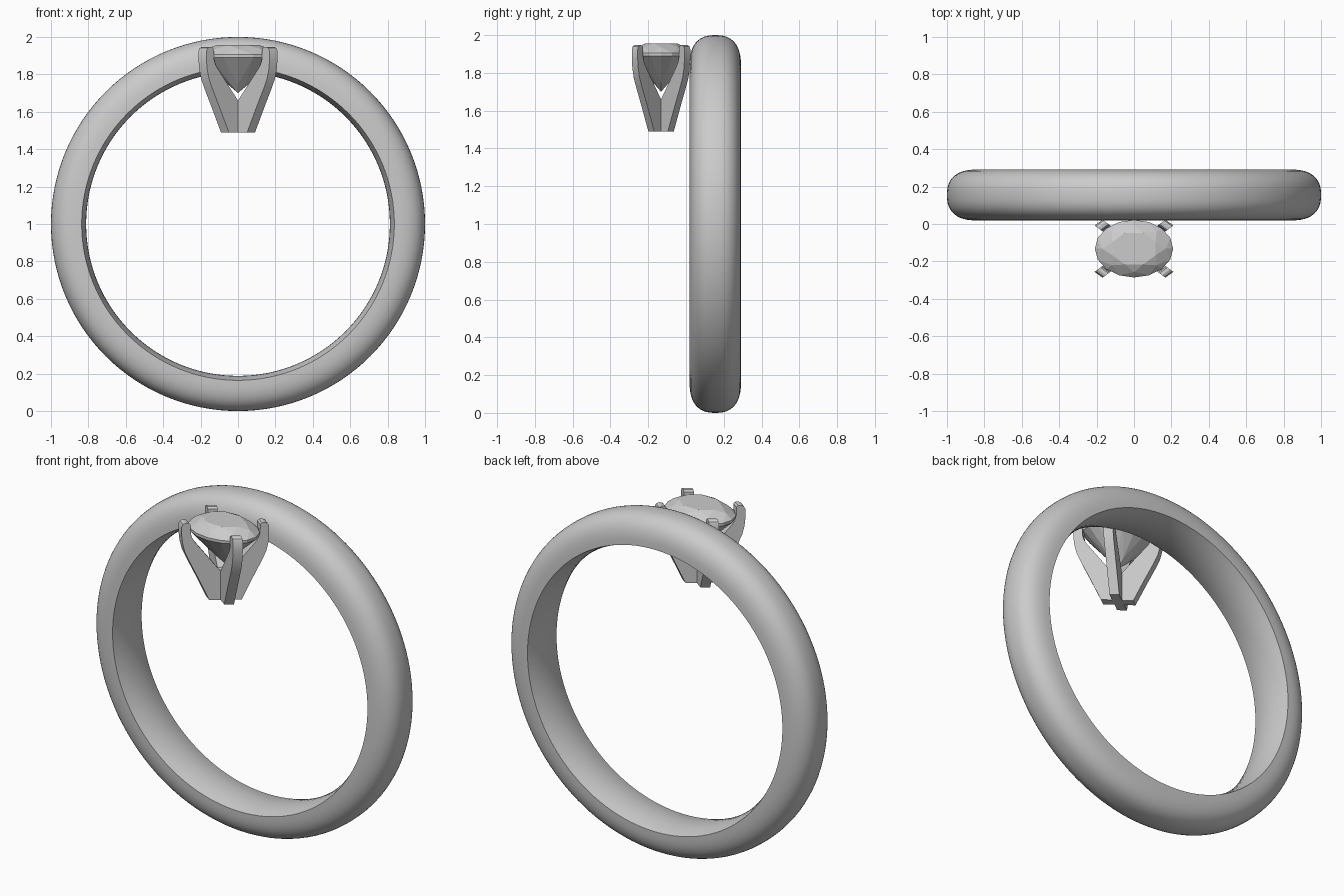
import bpy, bmesh, math
from mathutils import Matrix, Vector

if "Cube" in bpy.data.objects:
    bpy.data.objects.remove(bpy.data.objects["Cube"])

CY = -0.132      # centre of stone and setting in y
STRETCH = 1.36   # oval stretch along x


def make(name, bm, smooth=None):
    bmesh.ops.recalc_face_normals(bm, faces=bm.faces)
    me = bpy.data.meshes.new(name)
    bm.to_mesh(me)
    bm.free()
    ob = bpy.data.objects.new(name, me)
    bpy.context.collection.objects.link(ob)
    if smooth:
        bpy.ops.object.select_all(action='DESELECT')
        ob.select_set(True)
        bpy.context.view_layer.objects.active = ob
        bpy.ops.object.shade_smooth_by_angle(angle=math.radians(smooth))
    return ob


# Band: domed outside, gently curved comfort-fit inside, spun about y
bm = bmesh.new()
W, R_EDGE, R_OUT, R_IN = 0.136, 0.836, 1.0, 0.812
profile = []
for i in range(25):
    a = math.pi * i / 24
    c, s = math.cos(a), max(math.sin(a), 0)
    profile.append((math.copysign(abs(c) ** 0.8, c) * W,
                    R_EDGE + (R_OUT - R_EDGE) * s ** 0.8))
for i in range(1, 8):
    u = -1 + i / 4
    profile.append((u * W, R_IN + (R_EDGE - R_IN) * u * u))
SEG = 128
rings = []
for k in range(SEG):
    a = 2 * math.pi * k / SEG
    rings.append([bm.verts.new((r * math.sin(a), 0.155 + y, 1 + r * math.cos(a)))
                  for y, r in profile])
n = len(profile)
for k in range(SEG):
    p, q = rings[k], rings[(k + 1) % SEG]
    for j in range(n):
        m = (j + 1) % n
        bm.faces.new((p[j], p[m], q[m], q[j]))
make("band", bm, 40)

# Setting: two crossed plates, each forming a pair of opposite prongs
half = [(0.073, 1.49), (0.125, 1.625), (0.165, 1.725), (0.183, 1.775),
        (0.193, 1.825), (0.197, 1.87), (0.197, 1.925), (0.191, 1.94),
        (0.179, 1.947), (0.164, 1.945), (0.157, 1.935), (0.156, 1.885),
        (0.150, 1.86), (0.138, 1.835), (0.022, 1.66)]
outline = half + [(-r, z) for r, z in reversed(half)]
T = 0.022
oval = Matrix.Translation((0, CY, 0)) @ Matrix.Diagonal((STRETCH, 1, 1, 1))
for name, angle in (("prong_pair_a", 45), ("prong_pair_b", -45)):
    bm = bmesh.new()
    face = bm.faces.new([bm.verts.new((r, -T, z)) for r, z in outline])
    ext = bmesh.ops.extrude_face_region(bm, geom=[face])
    bmesh.ops.translate(bm, vec=(0, 2 * T, 0),
                        verts=[v for v in ext["geom"] if isinstance(v, bmesh.types.BMVert)])
    bmesh.ops.transform(bm, matrix=oval @ Matrix.Rotation(math.radians(angle), 4, 'Z'),
                        verts=bm.verts)
    make(name, bm, 30)

# Stone: oval brilliant cut with flat facets
bm = bmesh.new()


def ring(count, r, z, offset):
    return [bm.verts.new((r * math.cos(offset + 2 * math.pi * i / count),
                          r * math.sin(offset + 2 * math.pi * i / count), z))
            for i in range(count)]


E = math.pi / 8
table = ring(8, 0.092, 1.956, E)
star = ring(8, 0.125, 1.936, 2 * E)
top = ring(16, 0.154, 1.906, E)
low = ring(16, 0.154, 1.89, E)
keel = ring(8, 0.04, 1.746, 2 * E)
culet = bm.verts.new((0, 0, 1.70))
bm.faces.new(table)
for k in range(8):
    j, a, b, c = (k + 1) % 8, 2 * k, 2 * k + 1, (2 * k + 2) % 16
    for f in ((table[k], table[j], star[k]),
              (table[k], star[k], top[a], star[k - 1]),
              (star[k], top[a], top[b]), (star[k], top[b], top[c]),
              (top[a], top[b], low[b], low[a]), (top[b], top[c], low[c], low[b]),
              (keel[k], low[a], low[b]), (keel[k], low[b], low[c]),
              (culet, keel[k], low[a], keel[k - 1])):
        bm.faces.new(f)
bmesh.ops.transform(bm, matrix=oval, verts=bm.verts)
make("gemstone", bm)
